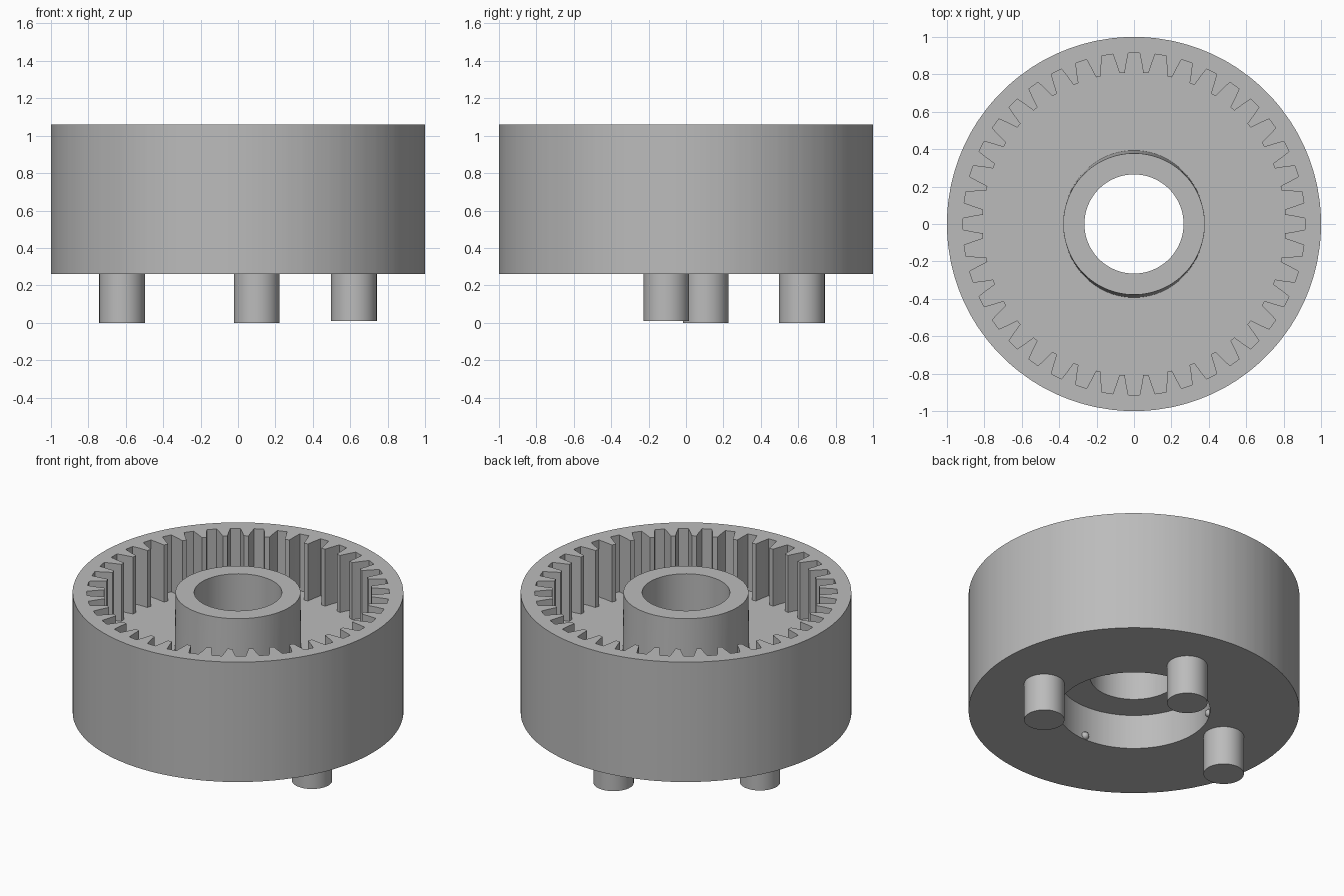
import bpy, bmesh, math

cube = bpy.data.objects.get("Cube")
if cube:
    bpy.data.objects.remove(cube, do_unlink=True)

grey = bpy.data.materials.new("plain_grey")
grey.use_nodes = True
colour = (0.5, 0.5, 0.5, 1)
grey.diffuse_color = colour
grey.node_tree.nodes["Principled BSDF"].inputs["Base Color"].default_value = colour

BASE, TOP, FLOOR, CEILING = 0.26, 1.06, 0.68, 0.49
TEETH = 40
BORE, HUB, RECESS = 0.265, 0.378, 0.46

# Outline of one gap between teeth: angle from its middle, radius
GAP = [(-0.061, 0.81), (-0.047, 0.865), (-0.033, 0.915),
       (0.033, 0.915), (0.047, 0.865), (0.061, 0.81)]
OUTLINE = [(math.tau * k / TEETH + a, r) for k in range(TEETH) for a, r in GAP]


def circle(radius, z, stretch=1):
    return [(radius * math.cos(a), radius * stretch * math.sin(a), z) for a, r in OUTLINE]


def toothed(z):
    return [(r * math.cos(a), r * math.sin(a), z) for a, r in OUTLINE]


def finish(name, bm):
    """Turn a bmesh into a smooth grey object with sharp edges kept."""
    bmesh.ops.recalc_face_normals(bm, faces=bm.faces)
    mesh = bpy.data.meshes.new(name)
    bm.to_mesh(mesh)
    bm.free()
    mesh.materials.append(grey)
    ob = bpy.data.objects.new(name, mesh)
    bpy.context.collection.objects.link(ob)
    bpy.ops.object.select_all(action="DESELECT")
    ob.select_set(True)
    bpy.context.view_layer.objects.active = ob
    bpy.ops.object.shade_smooth_by_angle(angle=math.radians(30))
    return ob


def loft(name, loops, closed):
    """Join matching rings of points with quads."""
    bm = bmesh.new()
    rings = [[bm.verts.new(p) for p in loop] for loop in loops]
    pairs = list(zip(rings, rings[1:]))
    if closed:
        pairs.append((rings[-1], rings[0]))
    n = len(OUTLINE)
    for a, b in pairs:
        for i in range(n):
            j = (i + 1) % n
            bm.faces.new((a[i], a[j], b[j], b[i]))
    return finish(name, bm)


# Drum with internal teeth, a floor and a recess underneath
loft("ring_gear_drum", [
    circle(1, BASE), circle(1, TOP), toothed(TOP), toothed(FLOOR),
    circle(BORE, FLOOR), circle(BORE, CEILING),
    circle(RECESS, CEILING), circle(RECESS, BASE)], True)

# Central hub, slightly wider front to back at its foot
loft("hub", [
    circle(HUB, FLOOR, 1.04), circle(HUB, TOP),
    circle(BORE, TOP), circle(BORE, FLOOR)], False)

# Three drive pins under the drum
for name, x, y, low in [("left_pin", 0.62, -0.105, 0.01),
                        ("back_pin", 0.10, 0.62, 0),
                        ("right_pin", -0.62, 0.105, 0)]:
    bm = bmesh.new()
    bmesh.ops.create_cone(bm, cap_ends=True, segments=48, radius1=0.122,
                          radius2=0.122, depth=BASE + 0.02 - low)
    bmesh.ops.translate(bm, verts=bm.verts, vec=(x, y, (BASE + 0.02 + low) / 2))
    finish(name, bm)

# Small snap bumps inside the recess rim
for k in range(3):
    a = math.radians(30 + 120 * k)
    bm = bmesh.new()
    bmesh.ops.create_uvsphere(bm, u_segments=16, v_segments=8, radius=0.025)
    bmesh.ops.translate(bm, verts=bm.verts, vec=(
        RECESS * math.cos(a), RECESS * math.sin(a), BASE + 0.026))
    finish(f"snap_bump_{k + 1}", bm)
